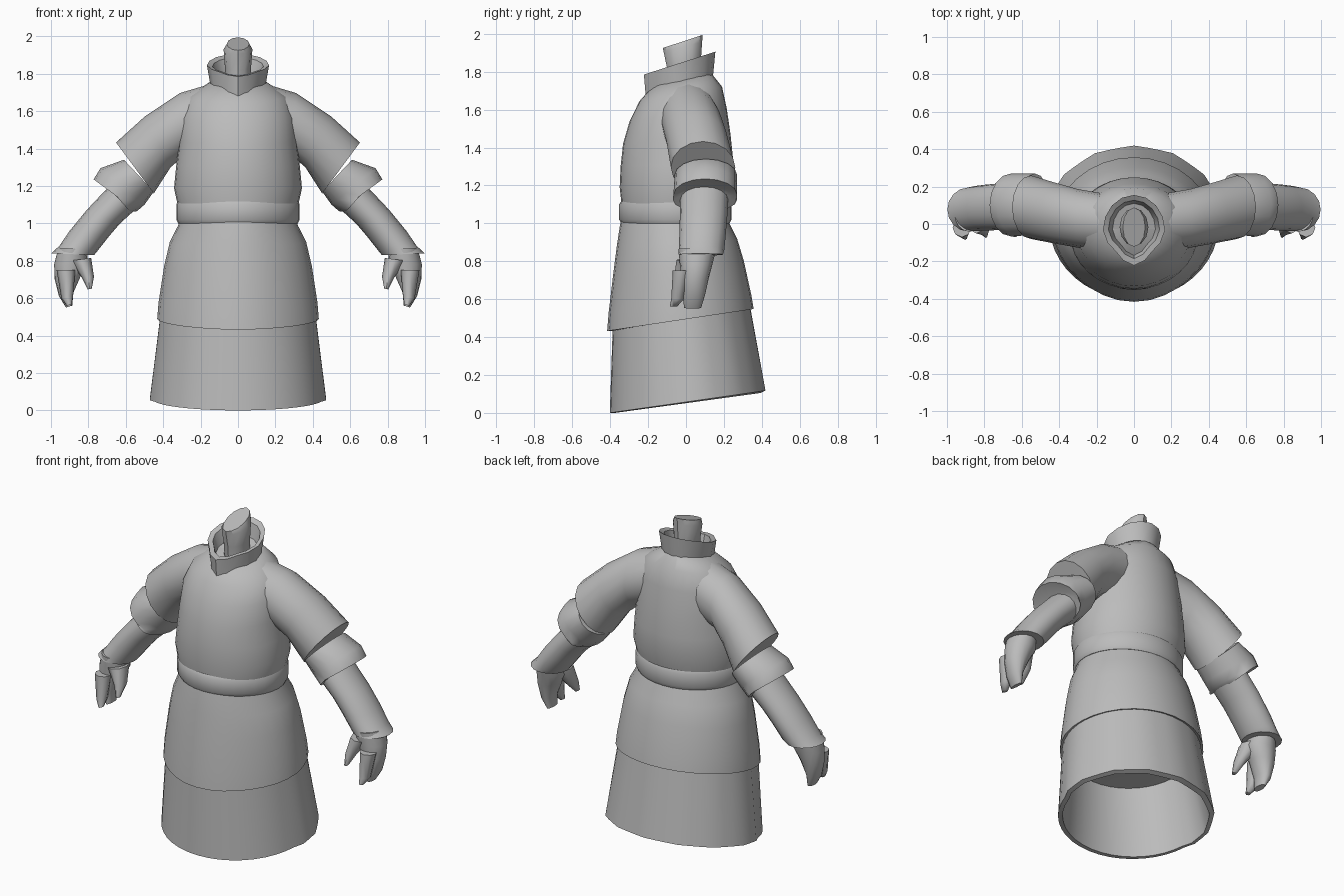
import bpy
import bmesh
import math
from mathutils import Vector

if "Cube" in bpy.data.objects:
    bpy.data.objects.remove(bpy.data.objects["Cube"], do_unlink=True)

# One plain clay colour for everything
clay = bpy.data.materials.new("clay_grey")
clay.use_nodes = True
colour = (0.5, 0.5, 0.5, 1)
clay.diffuse_color = colour
clay.node_tree.nodes["Principled BSDF"].inputs["Base Color"].default_value = colour


def loft(name, rings, sides, shape=None, angle=45):
    """Skin a list of (centre, half axis, half axis) ellipses and cap both ends.
    shape(turn, progress) scales the radius; turn is measured from the front."""
    bm = bmesh.new()
    loops = []
    for index, (centre, across, along) in enumerate(rings):
        loop = []
        for i in range(sides):
            turn = math.tau * i / sides
            scale = shape(turn, index / (len(rings) - 1)) if shape else 1
            offset = across * math.sin(turn) - along * math.cos(turn)
            loop.append(bm.verts.new(centre + offset * scale))
        loops.append(loop)
    for low, high in zip(loops, loops[1:]):
        for i in range(sides):
            j = (i + 1) % sides
            bm.faces.new((low[i], low[j], high[j], high[i]))
    bm.faces.new(loops[0])
    bm.faces.new(loops[-1])
    bmesh.ops.recalc_face_normals(bm, faces=bm.faces)
    mesh = bpy.data.meshes.new(name)
    bm.to_mesh(mesh)
    bm.free()
    mesh.materials.append(clay)
    part = bpy.data.objects.new(name, mesh)
    bpy.context.collection.objects.link(part)
    bpy.ops.object.select_all(action="DESELECT")
    part.select_set(True)
    bpy.context.view_layer.objects.active = part
    bpy.ops.object.shade_smooth_by_angle(angle=math.radians(angle))


def mix(start, end, t):
    return start + (end - start) * t


def body(name, rows, first_slope=0, last_slope=0, sides=32, **options):
    """Loft rows of half width, front, back and front height. The slope of
    the rings from front to back changes evenly between the two given."""
    rings = []
    for index, (half_width, front, back, height) in enumerate(rows):
        slope = mix(first_slope, last_slope, index / (len(rows) - 1))
        half = (back - front) / 2
        centre = Vector((0, front + half, height + half * slope))
        rings.append((centre, Vector((half_width, 0, 0)), Vector((0, half, half * slope))))
    loft(name, rings, sides, **options)


def limb(name, rows, first_depth, last_depth, sides=16, tuck=0.82, **options):
    """Loft a mirrored pair of limb parts from rows of outer and inner outline
    points, with depths mixed between both ends and a tucked-in last ring."""
    for side, label in ((1, "left_"), (-1, "right_")):
        rings = []
        for index, (outer_x, outer_z, inner_x, inner_z) in enumerate(rows):
            t = index / (len(rows) - 1)
            front = mix(first_depth[0], last_depth[0], t)
            back = mix(first_depth[1], last_depth[1], t)
            outer = Vector((side * outer_x, 0, outer_z))
            inner = Vector((side * inner_x, 0, inner_z))
            centre = (outer + inner) / 2 + Vector((0, (front + back) / 2, 0))
            rings.append((centre, (outer - inner) / 2, Vector((0, (back - front) / 2, 0))))
        centre, across, along = rings[-1]
        rings.append((centre, across * tuck, along * tuck))
        loft(label + name, rings, sides, **options)


def pointed(amount):
    """Flatten the front quarters so the outline comes to a point in front."""
    def shape(turn, progress):
        front = math.cos(turn) > 0
        return 1 - amount * math.sin(2 * turn) ** 2 if front else 1
    return shape


def pleats(turn, progress):
    """Back panel stands proud of the front one and ripples at the hem."""
    weight = math.sin(math.pi * progress)
    from_front = math.pi - abs(turn - math.pi)
    if from_front < 1.45:
        return 1 - 0.05 * weight * math.sin(from_front) ** 2
    return 1 + 0.012 * weight * math.cos(14 * turn)


# Lower skirt: hollow shell, hem higher at the back
body("lower_skirt", [
    (.41, -.385, .33, .5),
    (.475, -.402, .415, 0),
    (.448, -.375, .388, 0),
    (.38, -.36, .31, .47),
], .15, .13, sides=42, shape=pleats, angle=30)

# Tunic skirt hanging below the belt
body("tunic_skirt", [
    (.31, -.34, .22, 1.03),
    (.32, -.35, .23, .98),
    (.365, -.365, .27, .88),
    (.395, -.383, .305, .74),
    (.425, -.408, .345, .53),
    (.432, -.416, .357, .432),
    (.40, -.38, .325, .432),
], 0, .18, shape=pointed(.03))

# Belt band
body("belt", [
    (.32, -.34, .23, 1),
    (.33, -.353, .24, 1.02),
    (.33, -.353, .24, 1.1),
    (.32, -.34, .23, 1.12),
], shape=pointed(.02), angle=50)

# Upper body of the tunic, bloused above the belt
body("torso", [
    (.32, -.34, .22, 1.1),
    (.342, -.35, .25, 1.19),
    (.33, -.345, .25, 1.3),
    (.315, -.332, .235, 1.42),
    (.305, -.297, .215, 1.54),
    (.26, -.245, .19, 1.645),
    (.13, -.17, .13, 1.73),
], -.05, .22, angle=60)

# Standing collar, open inside and pointed in front
body("collar", [
    (.145, -.212, .143, 1.665),
    (.166, -.222, .155, 1.785),
    (.137, -.185, .127, 1.79),
    (.115, -.165, .11, 1.72),
], .33, .3, sides=16, shape=pointed(.16), angle=30)

# Neck stump with a slanted top
body("neck", [
    (.07, -.09, .07, 1.66),
    (.07, -.1, .078, 1.82),
    (.077, -.118, .085, 1.905),
    (.06, -.122, .088, 1.925),
], .1, .33, sides=12, angle=35)

# Short outer sleeve from the collar to the upper arm
limb("sleeve", [
    (.08, 1.765, .1, 1.42),
    (.31, 1.697, .29, 1.36),
    (.5, 1.57, .36, 1.3),
    (.652, 1.432, .45, 1.16),
], (-.15, .15), (-.08, .26))

# Rolled cuff below the sleeve
limb("sleeve_roll", [
    (.61, 1.34, .45, 1.17),
    (.735, 1.295, .5, 1.1),
    (.772, 1.235, .54, 1.065),
    (.69, 1.19, .575, 1.06),
], (-.06, .27), (-.07, .27))

# Forearm flaring out at the wrist
limb("forearm", [
    (.65, 1.24, .52, 1.1),
    (.81, 1.07, .63, 1),
    (.9, .96, .69, .93),
    (.955, .88, .757, .845),
    (.998, .84, .77, .83),
], (-.03, .225), (-.04, .195))

# Mitten hand with a separate forefinger and thumb
limb("hand", [
    (.96, .87, .81, .86),
    (.983, .78, .8, .79),
    (.98, .7, .84, .72),
    (.957, .61, .88, .63),
    (.92, .55, .886, .56),
], (-.04, .16), (-.01, .08), tuck=0.6)

limb("forefinger", [
    (.97, .75, .87, .75),
    (.945, .6, .882, .61),
    (.917, .56, .89, .565),
], (-.07, .03), (-.085, -.045), sides=8, tuck=0.6, angle=60)

limb("thumb", [
    (.9, .8, .785, .815),
    (.835, .71, .77, .715),
    (.803, .647, .782, .65),
], (-.05, .09), (-.075, -.035), sides=8, tuck=0.6, angle=60)
